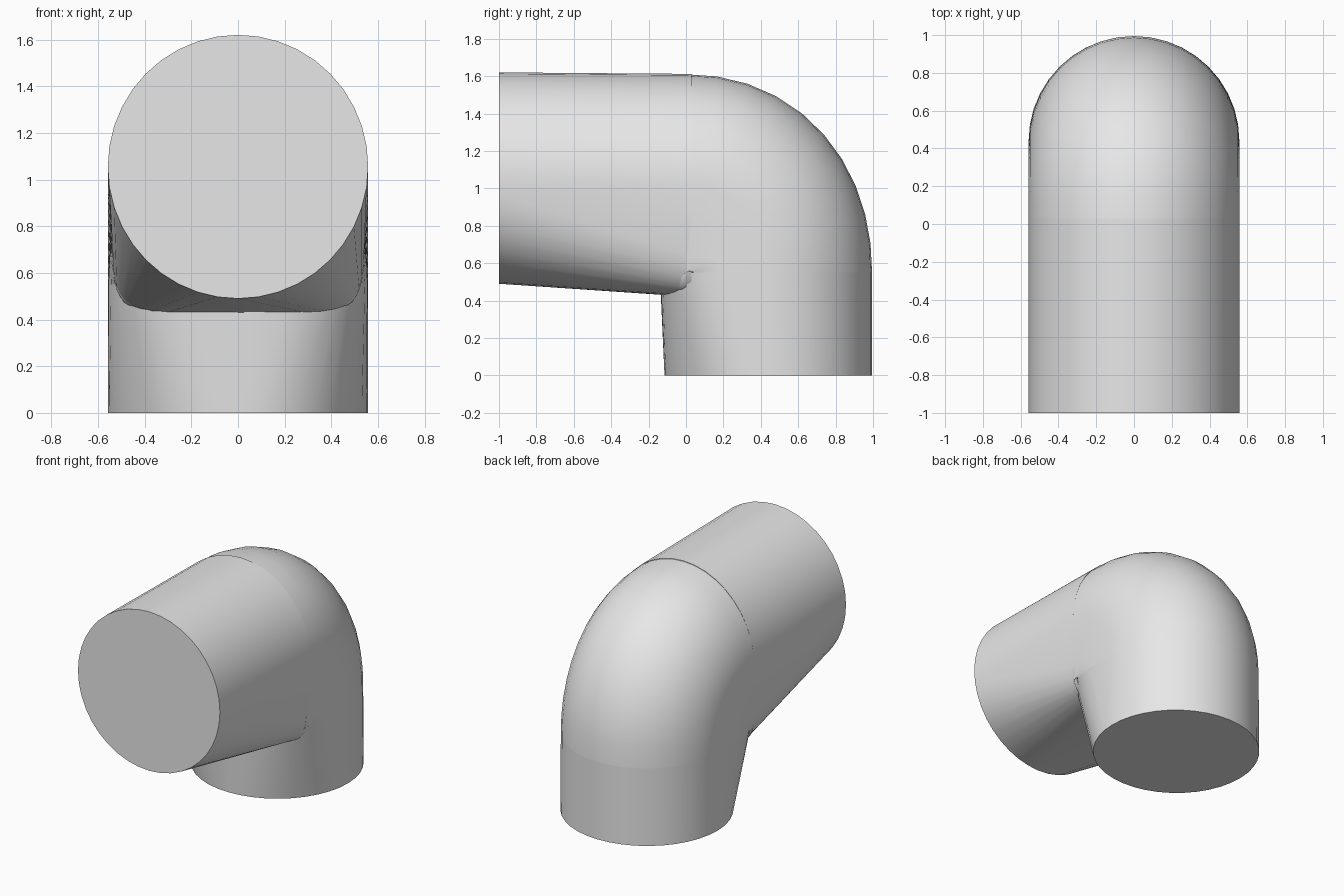
import bpy, bmesh, math
from mathutils import Vector

cube = bpy.data.objects.get("Cube")
if cube:
    bpy.data.objects.remove(cube, do_unlink=True)

grey = bpy.data.materials.new("light_grey")
grey.use_nodes = True
grey.diffuse_color = (0.8, 0.8, 0.8, 1)
grey.node_tree.nodes["Principled BSDF"].inputs["Base Color"].default_value = (0.8, 0.8, 0.8, 1)

SIDES = 40
WIDTH = 0.558


def ring(origin, angle, inner, outer, squareness, taper=0.0):
    """Pipe section: round on the outside of the bend, squared on the inside."""
    radial = Vector((0, math.sin(angle), math.cos(angle)))
    mid, half = (inner + outer) / 2, (outer - inner) / 2
    points = []
    for i in range(SIDES):
        a = math.tau * i / SIDES
        power = 1.0 if math.sin(a) >= 0 else 2 / squareness
        u = math.copysign(abs(math.cos(a)) ** power, math.cos(a))
        v = math.copysign(abs(math.sin(a)) ** power, math.sin(a))
        x = WIDTH * u * (1 + taper * min(v, 0))
        points.append(Vector(origin) + Vector((x, 0, 0)) + radial * (mid + half * v))
    return points


def loft(name, rings):
    bm = bmesh.new()
    loops = [[bm.verts.new(p) for p in r] for r in rings]
    for a, b in zip(loops, loops[1:]):
        for i in range(SIDES):
            j = (i + 1) % SIDES
            bm.faces.new((a[i], a[j], b[j], b[i]))
    bm.faces.new(loops[0])
    bm.faces.new(loops[-1])
    bmesh.ops.recalc_face_normals(bm, faces=bm.faces)
    mesh = bpy.data.meshes.new(name)
    bm.to_mesh(mesh)
    bm.free()
    mesh.materials.append(grey)
    obj = bpy.data.objects.new(name, mesh)
    bpy.context.collection.objects.link(obj)
    bpy.ops.object.select_all(action='DESELECT')
    obj.select_set(True)
    bpy.context.view_layer.objects.active = obj
    bpy.ops.object.shade_smooth_by_angle(angle=math.radians(35))
    return obj


right_angle = math.pi / 2

# Horizontal arm: round open end, squared underside at the joint
loft("horizontal_arm", [
    ring((0, -1, 0), 0, 0.49, 1.62, 2),
    ring((0, 0.03, 0), 0, 0.42, 1.612, 8, 0.05),
])

# Vertical arm: round foot, squared front at the joint
loft("vertical_arm", [
    ring((0, 0, 0), right_angle, -0.115, 0.995, 2),
    ring((0, 0, 0.55), right_angle, -0.14, 0.995, 4),
])

# Bend: sections swept a quarter turn about the inner corner
STEPS = 10
sections = []
for k in range(STEPS + 1):
    f = k / STEPS
    t = f * right_angle
    reach = ((math.sin(t) / 0.995) ** 2.1 + (abs(math.cos(t)) / 1.06) ** 2.1) ** (-1 / 2.1)
    sections.append(ring((0, 0, 0.55), t, -0.125 - 0.015 * f, reach, 8 - 4 * f, 0.05 * (1 - f)))
loft("elbow_bend", sections)
